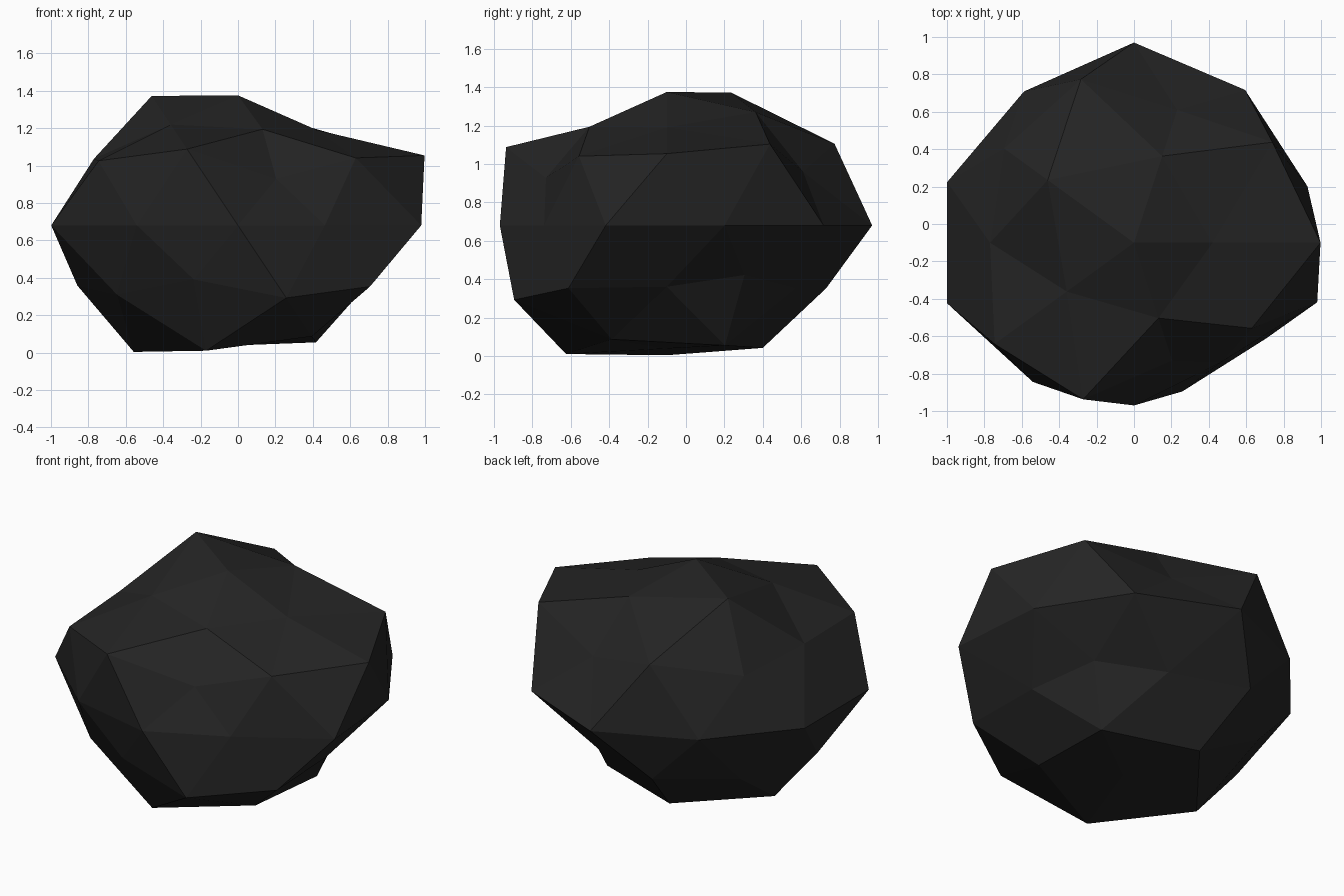
import bpy, bmesh, math

cube = bpy.data.objects.get("Cube")
if cube:
    bpy.data.objects.remove(cube, do_unlink=True)

# Dark stone material
stone = bpy.data.materials.new("dark stone")
stone.use_nodes = True
color = (0.018, 0.018, 0.018, 1)
stone.diffuse_color = color
bsdf = next(n for n in stone.node_tree.nodes if n.type == 'BSDF_PRINCIPLED')
bsdf.inputs["Base Color"].default_value = color
bsdf.inputs["Roughness"].default_value = 0.9

# Radial bulges and dents, per latitude ring, counter-clockwise from +x
RINGS = {
    100: [.927],
    85: [.80, .926, 1.085, .845, .806],
    53: [1.075, 1.08, .905, 1.035, .915],
    45: [1.115, .835, .96, 1.03, .74],
    0: [.975, 1.01, 1.07, 1.0, 1.05, 1.05, .92, .87, .79, 1.03],
    -45: [.77, .976, .96, .86, .975],
    -53: [.81, .83, .93, .94, .983],
    -85: [.98, 1.0, 1.06, 1.05, .93],
    -100: [.855],
}


def angle(v):
    return round(math.degrees(math.atan2(v.co.y, v.co.x))) % 360


# Rock: low-poly sphere, each vertex pushed along its direction, then squashed
bm = bmesh.new()
bmesh.ops.create_icosphere(bm, subdivisions=2, radius=1)
for level, factors in RINGS.items():
    ring = sorted((v for v in bm.verts if abs(v.co.z * 100 - level) < 2
                   and round(v.co.z * 100) == level), key=angle)
    for vert, factor in zip(ring, factors):
        vert.tag = True
        vert.co *= factor
        vert.co.z += 10  # keep moved vertices out of later rings
for v in bm.verts:
    v.co.z = (v.co.z - 10 if v.tag else v.co.z) * 0.75 + 0.68
    v.co.y -= 0.10
bmesh.ops.recalc_face_normals(bm, faces=bm.faces)

mesh = bpy.data.meshes.new("rock")
bm.to_mesh(mesh)
bm.free()
mesh.materials.append(stone)
rock = bpy.data.objects.new("rock", mesh)
bpy.context.collection.objects.link(rock)
